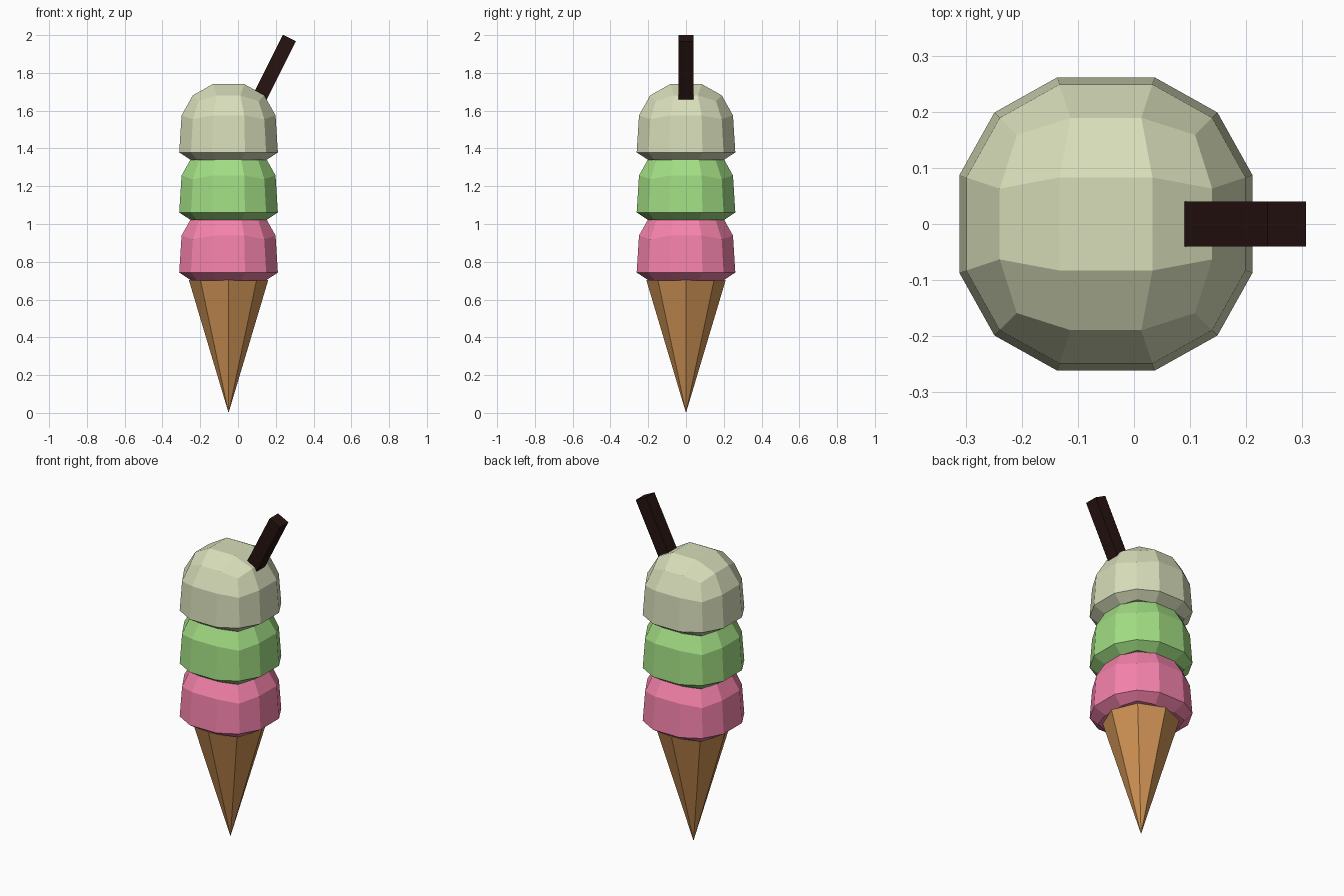
import bpy, bmesh
from mathutils import Vector, Matrix

if "Cube" in bpy.data.objects:
    bpy.data.objects.remove(bpy.data.objects["Cube"])

AXIS_X = -0.05


def finish(name, bm, rgb):
    bmesh.ops.recalc_face_normals(bm, faces=bm.faces)
    mesh = bpy.data.meshes.new(name)
    bm.to_mesh(mesh)
    bm.free()
    obj = bpy.data.objects.new(name, mesh)
    bpy.context.collection.objects.link(obj)
    mat = bpy.data.materials.new(name + "_colour")
    mat.diffuse_color = [(c / 255) ** 2.2 for c in rgb] + [1]
    mat.use_nodes = True
    mat.node_tree.nodes["Principled BSDF"].inputs["Base Color"].default_value = mat.diffuse_color
    mesh.materials.append(mat)
    return obj


# Scoop: a 3x3 cube rounded to a ball, with a flared lower ring and flat base
def scoop(name, z, rgb, radius=0.275):
    bm = bmesh.new()
    bmesh.ops.create_cube(bm, size=2)
    bmesh.ops.subdivide_edges(bm, edges=bm.edges[:], cuts=2, use_grid_fill=True)
    for v in bm.verts:
        level = v.co.z
        p = v.co.normalized() * radius
        if level < 0:
            p.x *= 1.05
            p.y *= 1.05
            p.z = -0.154 if level < -0.9 else -0.113
        v.co = p + Vector((AXIS_X, 0, z))
    finish(name, bm, rgb)


scoop("strawberry_scoop", 0.856, (245, 130, 170))
scoop("mint_scoop", 1.174, (160, 220, 130))
scoop("vanilla_scoop", 1.492, (214, 220, 184))

# Cone: eight sides, point down
bm = bmesh.new()
bmesh.ops.create_cone(bm, cap_ends=True, segments=8, radius1=0, radius2=0.21,
                      depth=0.703, matrix=Matrix.Translation((AXIS_X, 0, 0.3515)))
bmesh.ops.remove_doubles(bm, verts=bm.verts[:], dist=0.0001)
finish("cone", bm, (205, 145, 85))

# Chocolate stick: square bar leaning to the right, its foot sunk in the top scoop
top = Vector((0.2725, 0, 1.9845))
lean = Vector((0.45, 0, 0.893)).normalized()
length = 0.45
bm = bmesh.new()
bmesh.ops.create_cube(bm, size=1)
bmesh.ops.scale(bm, vec=(0.077, 0.08, length), verts=bm.verts[:])
place = Matrix.Translation(top - lean * length / 2) @ lean.to_track_quat('Z', 'Y').to_matrix().to_4x4()
# keep the bar's depth along y
side = Vector((lean.z, 0, -lean.x))
place = Matrix.Translation(top - lean * length / 2) @ Matrix((side, (0, 1, 0), lean)).transposed().to_4x4()
bmesh.ops.transform(bm, matrix=place, verts=bm.verts[:])
finish("chocolate_stick", bm, (42, 26, 23))
